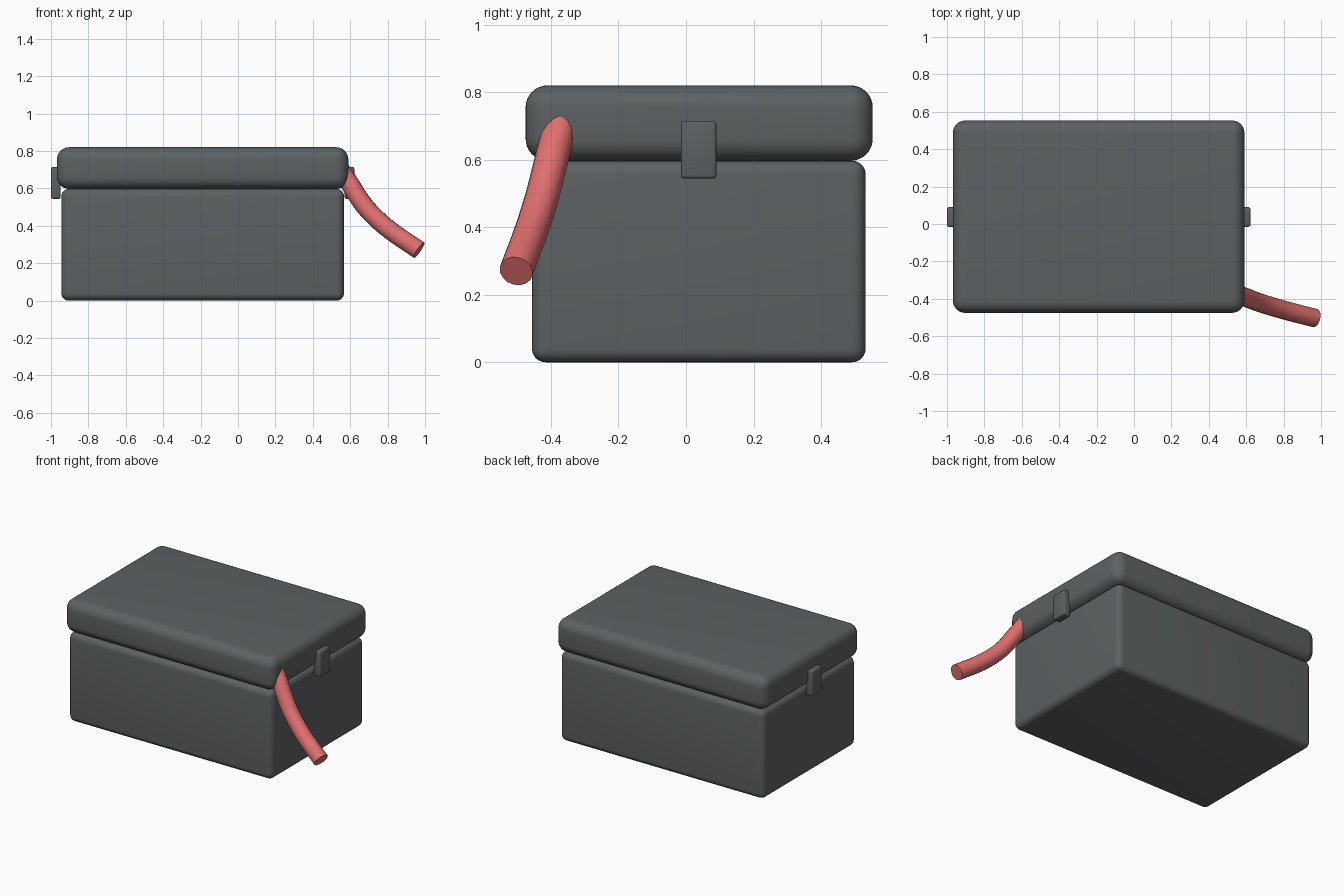
import bpy
import math
from mathutils import Vector

if "Cube" in bpy.data.objects:
    bpy.data.objects.remove(bpy.data.objects["Cube"])


def smooth(ob):
    bpy.ops.object.select_all(action='DESELECT')
    ob.select_set(True)
    bpy.context.view_layer.objects.active = ob
    bpy.ops.object.shade_smooth_by_angle(angle=math.radians(35))


def rounded_box(name, lo, hi, radius, segments):
    lo, hi = Vector(lo), Vector(hi)
    bpy.ops.mesh.primitive_cube_add(size=1, location=(lo + hi) / 2)
    ob = bpy.context.object
    ob.name = name
    ob.scale = hi - lo
    bpy.ops.object.transform_apply(location=False, rotation=False, scale=True)
    mod = ob.modifiers.new("Bevel", 'BEVEL')
    mod.width = radius
    mod.segments = segments
    bpy.ops.object.modifier_apply(modifier=mod.name)
    smooth(ob)
    return ob


# Box body and overhanging lid
rounded_box("box_body", (-0.945, -0.456, 0), (0.567, 0.532, 0.597), 0.04, 6)
rounded_box("lid", (-0.968, -0.475, 0.597), (0.590, 0.553, 0.82), 0.065, 8)

# Side latches, mirrored about the box centre
centre = -0.189
for side, name in ((-1, "left_latch"), (1, "right_latch")):
    xs = sorted((centre + side * 0.759, centre + side * 0.811))
    rounded_box(name, (xs[0], -0.015, 0.544), (xs[1], 0.09, 0.715), 0.01, 3)

# Cable leaving the lid's front right corner
path = [(0.49, -0.35, 0.79), (0.578, -0.385, 0.655),
        (0.71, -0.433, 0.468), (0.968, -0.503, 0.27)]
curve = bpy.data.curves.new("cable", 'CURVE')
curve.dimensions = '3D'
curve.bevel_depth = 0.05
curve.bevel_resolution = 6
curve.resolution_u = 10
curve.use_fill_caps = True
spline = curve.splines.new('BEZIER')
spline.bezier_points.add(len(path) - 1)
for p, co in zip(spline.bezier_points, path):
    p.co = co
    p.handle_left_type = p.handle_right_type = 'AUTO'
end = spline.bezier_points[-1]
end.handle_left_type = end.handle_right_type = 'FREE'
direction = Vector((0.81, -0.2, -0.55)).normalized() * 0.11
end.handle_left = Vector(path[-1]) - direction
end.handle_right = Vector(path[-1]) + direction
cable = bpy.data.objects.new("cable", curve)
bpy.context.collection.objects.link(cable)
bpy.ops.object.select_all(action='DESELECT')
cable.select_set(True)
bpy.context.view_layer.objects.active = cable
bpy.ops.object.convert(target='MESH')
cable = bpy.context.object
cable.name = "cable"
smooth(cable)
red = bpy.data.materials.new("red_cable")
red.diffuse_color = (0.75, 0.16, 0.16, 1)
red.use_nodes = True
red.node_tree.nodes["Principled BSDF"].inputs["Base Color"].default_value = red.diffuse_color
cable.data.materials.clear()
cable.data.materials.append(red)

# Dark grey casing
dark = bpy.data.materials.new("dark_casing")
dark.diffuse_color = (0.11, 0.12, 0.125, 1)
dark.use_nodes = True
dark.node_tree.nodes["Principled BSDF"].inputs["Base Color"].default_value = dark.diffuse_color
for ob in bpy.data.objects:
    if ob.name != "cable":
        ob.data.materials.append(dark)
